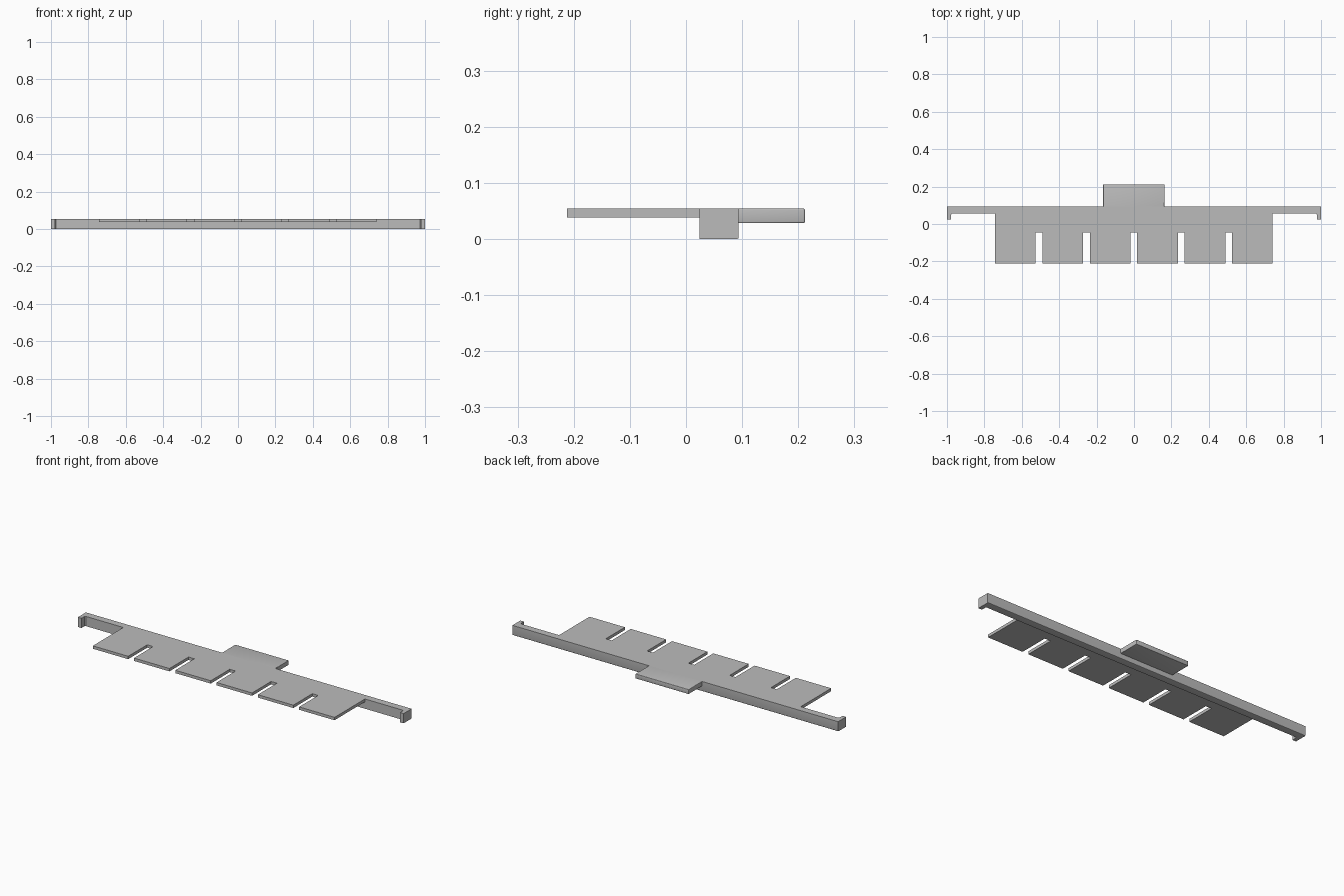
import bpy
import bmesh

cube = bpy.data.objects.get("Cube")
if cube:
    bpy.data.objects.remove(cube, do_unlink=True)

grey = bpy.data.materials.new("plain grey")
grey.use_nodes = True
colour = (0.5, 0.5, 0.5, 1)
grey.diffuse_color = colour
grey.node_tree.nodes["Principled BSDF"].inputs["Base Color"].default_value = colour

TOP = 0.054
BACK = 0.094
BAR_FRONT = 0.055


def extruded(name, outline, bottom, rounded=None, radius=0.003):
    """Extrude a plan outline up to the common top; round the chosen edges."""
    bm = bmesh.new()
    face = bm.faces.new([bm.verts.new((x, y, bottom)) for x, y in outline])
    lifted = bmesh.ops.extrude_face_region(bm, geom=[face])["geom"]
    for v in lifted:
        if isinstance(v, bmesh.types.BMVert):
            v.co.z = TOP
    bmesh.ops.recalc_face_normals(bm, faces=bm.faces)
    if rounded:
        edges = [e for e in bm.edges if rounded(e)]
        bmesh.ops.bevel(bm, geom=edges, offset=radius, segments=3,
                        profile=0.5, affect='EDGES')
    mesh = bpy.data.meshes.new(name)
    bm.to_mesh(mesh)
    bm.free()
    mesh.materials.append(grey)
    obj = bpy.data.objects.new(name, mesh)
    bpy.context.collection.objects.link(obj)
    bpy.ops.object.select_all(action='DESELECT')
    obj.select_set(True)
    bpy.context.view_layer.objects.active = obj
    bpy.ops.object.shade_smooth_by_angle()
    return obj


# Long bar with a short hook at each end
half = [(1, BACK), (1, 0.024), (0.978, 0.024), (0.978, 0.05), (0.972, BAR_FRONT)]
bar = half + [(-x, y) for x, y in reversed(half)]


def low_back_edge(e):
    return all(v.co.y > BACK - 0.001 and v.co.z < 0.001 for v in e.verts)


extruded("bar_with_end_hooks", bar, 0, low_back_edge)

# Thin plate with evenly spaced slots along its front edge
PLATE_FRONT, SLOT_END = -0.212, -0.045
CENTRE, HALF_WIDTH, PITCH, SLOT = -0.001, 0.742, 0.2535, 0.018
plate = [(CENTRE - HALF_WIDTH, BAR_FRONT), (CENTRE - HALF_WIDTH, PLATE_FRONT)]
for i in range(-2, 3):
    left, right = CENTRE + i * PITCH - SLOT, CENTRE + i * PITCH + SLOT
    plate += [(left, PLATE_FRONT), (left, SLOT_END),
              (right, SLOT_END), (right, PLATE_FRONT)]
plate += [(CENTRE + HALF_WIDTH, PLATE_FRONT), (CENTRE + HALF_WIDTH, BAR_FRONT)]
extruded("slotted_plate", plate, 0.038)

# Tab on the back, with softened outer edges
tab = [(-0.165, BACK), (0.163, BACK), (0.163, 0.212), (-0.165, 0.212)]
extruded("back_tab", tab, 0.028,
         lambda e: any(v.co.y > BACK + 0.01 for v in e.verts))
